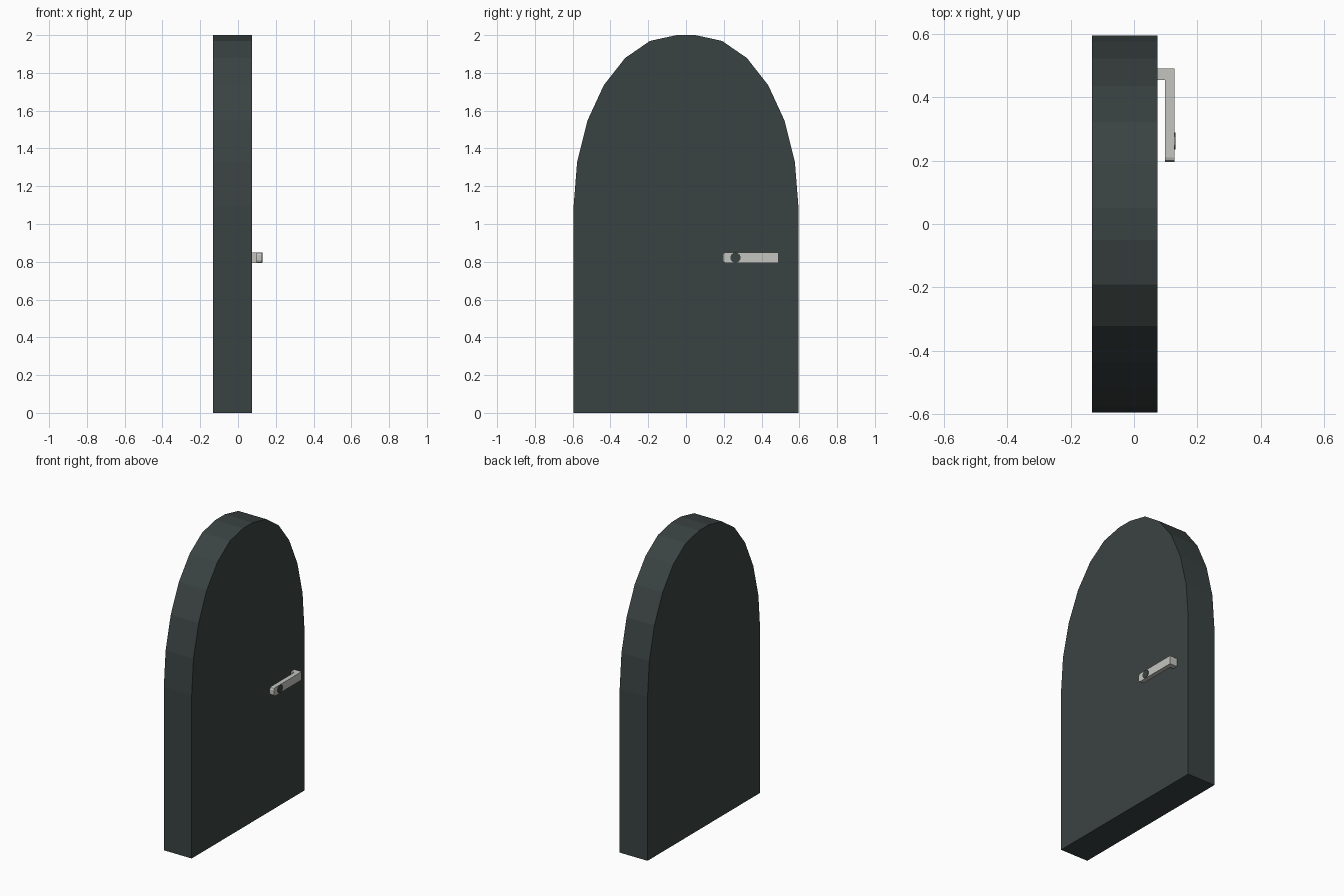
import bpy, bmesh, math

if "Cube" in bpy.data.objects:
    bpy.data.objects.remove(bpy.data.objects["Cube"])


def material(name, rgb):
    m = bpy.data.materials.new(name)
    m.diffuse_color = (*rgb, 1)
    m.use_nodes = True
    m.node_tree.nodes["Principled BSDF"].inputs["Base Color"].default_value = m.diffuse_color
    return m


slate = material("dark slate", (0.042, 0.055, 0.054))
metal = material("pale metal", (0.55, 0.55, 0.52))


def extrude_profile(name, pts, axis, lo, hi, mat):
    """Prism from a 2D outline: axis 'x' takes (y, z), axis 'z' takes (x, y)."""
    bm = bmesh.new()
    place = (lambda p: (lo, p[0], p[1])) if axis == 'x' else (lambda p: (p[0], p[1], lo))
    face = bm.faces.new([bm.verts.new(place(p)) for p in pts])
    new = bmesh.ops.extrude_face_region(bm, geom=[face])['geom']
    d = hi - lo
    bmesh.ops.translate(bm, verts=[v for v in new if isinstance(v, bmesh.types.BMVert)],
                        vec=(d, 0, 0) if axis == 'x' else (0, 0, d))
    bmesh.ops.recalc_face_normals(bm, faces=bm.faces)
    me = bpy.data.meshes.new(name)
    bm.to_mesh(me)
    bm.free()
    me.materials.append(mat)
    ob = bpy.data.objects.new(name, me)
    bpy.context.collection.objects.link(ob)
    return ob


# Door slab: square base, two quarter-ellipse shoulders and a short flat crown
arc = [(0.05 + 0.545 * math.cos(math.radians(a)), 1.094 + 0.906 * math.sin(math.radians(a)))
       for a in range(0, 91, 15)]
outline = [(0.595, 0)] + arc
outline += [(-y, z) for y, z in reversed(outline)]
extrude_profile("door_slab", outline, 'x', -0.132, 0.074, slate)

# L-shaped handle: stem out of the door, then a bar along it
handle = [(0.07, 0.49), (0.128, 0.49), (0.128, 0.21), (0.098, 0.21), (0.098, 0.455), (0.07, 0.455)]
extrude_profile("door_handle", handle, 'z', 0.794, 0.85, metal)

# Chamfered tip at the free end of the bar
tip = [(0.21, 0.794), (0.21, 0.85), (0.201, 0.847), (0.195, 0.836), (0.195, 0.808), (0.201, 0.797)]
extrude_profile("handle_tip", tip, 'x', 0.098, 0.128, metal)

# Round dark keyhole button on the bar
ring = [(0.262 + 0.027 * math.cos(i * math.pi / 8), 0.822 + 0.027 * math.sin(i * math.pi / 8))
        for i in range(16)]
extrude_profile("handle_button", ring, 'x', 0.126, 0.131, slate)
